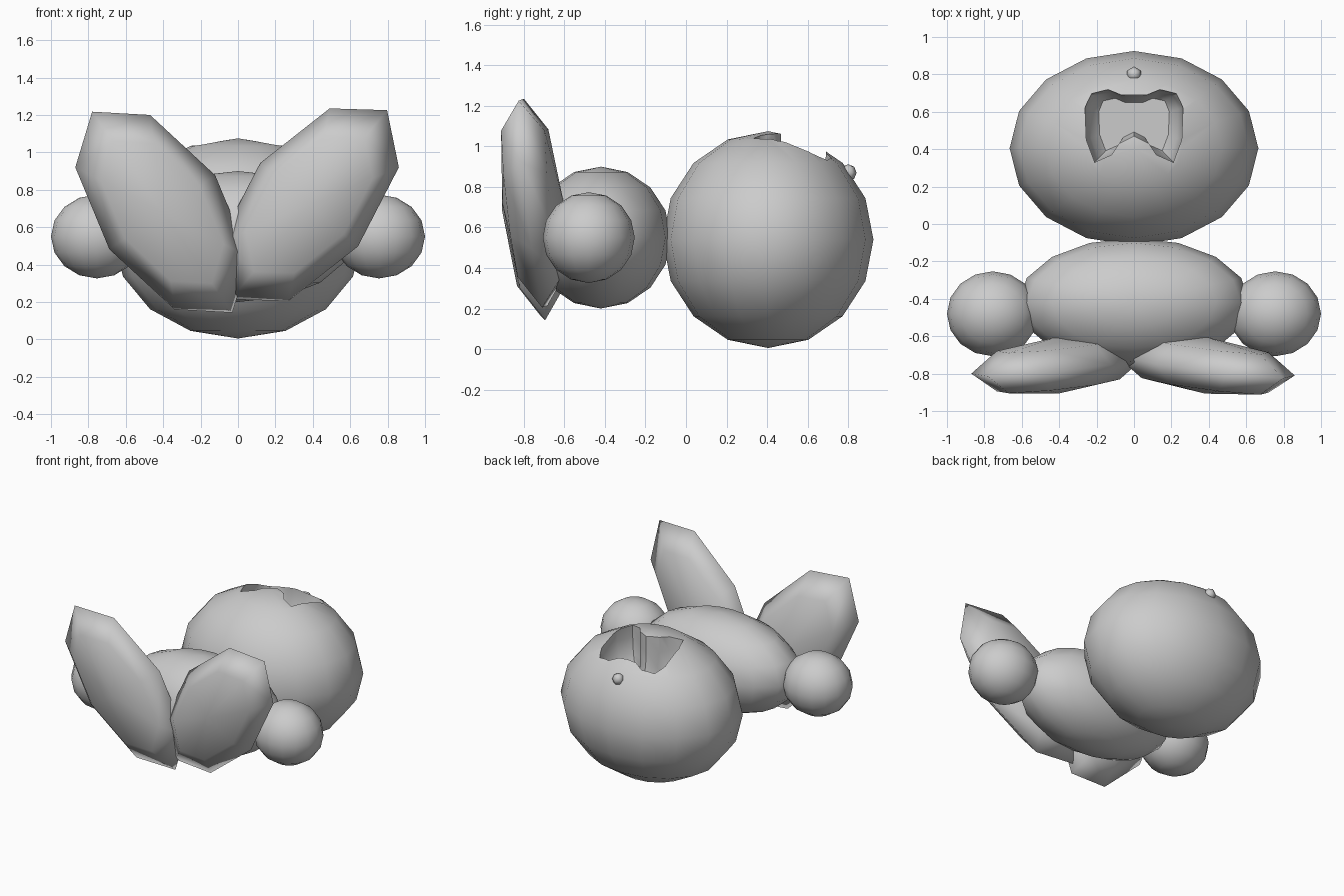
import bpy, bmesh, math
from mathutils import Matrix, Vector

if "Cube" in bpy.data.objects:
    bpy.data.objects.remove(bpy.data.objects["Cube"])


def finish(name, bm):
    bmesh.ops.recalc_face_normals(bm, faces=bm.faces[:])
    for f in bm.faces:
        f.smooth = True
    me = bpy.data.meshes.new(name)
    bm.to_mesh(me)
    bm.free()
    ob = bpy.data.objects.new(name, me)
    bpy.context.collection.objects.link(ob)
    return ob


def ellipsoid(name, centre, a, b, c, seg=16, rings=8):
    """UV sphere stretched along three axis vectors; c points to the pole."""
    m = Matrix((a, b, c)).transposed().to_4x4()
    m.translation = Vector(centre)
    bm = bmesh.new()
    bmesh.ops.create_uvsphere(bm, u_segments=seg, v_segments=rings, radius=1, matrix=m)
    return finish(name, bm)


def ball(name, centre, r, seg=16, rings=8):
    return ellipsoid(name, centre, (r[0], 0, 0), (0, r[1], 0), (0, 0, r[2]), seg, rings)


# head, lying on its back
head = ball("head", (0, 0.405, 0.54), (0.665, 0.52, 0.535))

# open mouth cut into the upward-facing side of the head
half = [(0, 0.69), (0.07, 0.69), (0.14, 0.72), (0.23, 0.70), (0.262, 0.62),
        (0.255, 0.45), (0.21, 0.33), (0.12, 0.37), (0.08, 0.43), (0, 0.47)]
outline = half + [(-x, y) for x, y in reversed(half[1:-1])]
bm = bmesh.new()
loops = []
for z, s in ((1.25, 1.0), (0.95, 1.0), (0.84, 0.9), (0.79, 0.72)):
    loops.append([bm.verts.new((x * s, 0.55 + (y - 0.55) * s, z)) for x, y in outline])
n = len(outline)
for lo, hi in zip(loops, loops[1:]):
    for i in range(n):
        bm.faces.new((lo[i], lo[(i + 1) % n], hi[(i + 1) % n], hi[i]))
bm.faces.new(loops[0])
bm.faces.new(loops[-1])
cutter = finish("mouth_cutter", bm)
cutter.hide_render = True
cutter.hide_viewport = False
mod = head.modifiers.new("mouth", 'BOOLEAN')
mod.operation = 'DIFFERENCE'
mod.solver = 'EXACT'
mod.object = cutter
bpy.context.view_layer.objects.active = head
head.select_set(True)
bpy.ops.object.modifier_apply(modifier="mouth")
bpy.ops.object.shade_smooth_by_angle(angle=math.radians(45))
bpy.data.objects.remove(cutter)

# nose
ball("nose", (0, 0.8, 0.87), (0.042, 0.042, 0.042), 6, 4)

# body
ball("body", (0, -0.42, 0.55), (0.62, 0.345, 0.35))

# arms
for side, label in ((-1, "left"), (1, "right")):
    ball(label + "_arm", (side * 0.755, -0.48, 0.55), (0.245, 0.227, 0.224))

# flattened, splayed feet
ellipsoid("left_foot", (-0.405, -0.755, 0.68), (-0.465, -0.045, 0.24),
          (-0.065, -0.04, 0.52), (0, 0.152, 0), 8, 4)
ellipsoid("right_foot", (0.38, -0.755, 0.72), (0.48, -0.055, 0.2),
          (0.11, -0.045, 0.515), (0, 0.152, 0), 8, 4)
